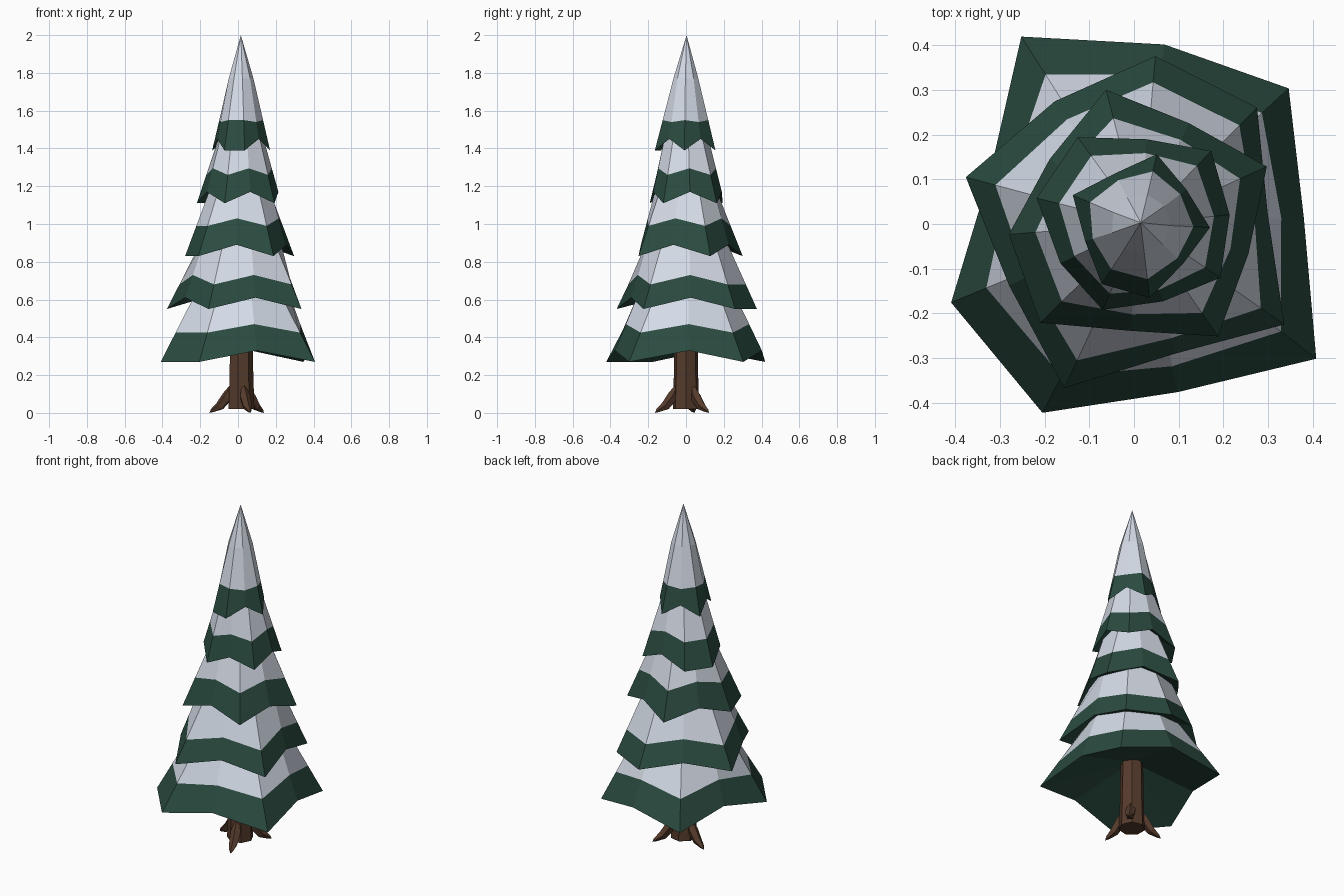
import bpy, bmesh, math
from mathutils import Vector

if "Cube" in bpy.data.objects:
    bpy.data.objects.remove(bpy.data.objects["Cube"])

CX = 0.015  # trunk axis offset in x


def material(name, rgb):
    m = bpy.data.materials.new(name)
    m.diffuse_color = (*rgb, 1)
    m.use_nodes = True
    m.node_tree.nodes["Principled BSDF"].inputs["Base Color"].default_value = m.diffuse_color
    return m


GREEN = material("pine green", (0.024, 0.072, 0.052))
SNOW = material("snow white", (0.68, 0.73, 0.82))
BARK = material("bark brown", (0.092, 0.044, 0.025))


def finish(bm, name, mats):
    bmesh.ops.recalc_face_normals(bm, faces=bm.faces)
    me = bpy.data.meshes.new(name)
    bm.to_mesh(me)
    bm.free()
    for m in mats:
        me.materials.append(m)
    ob = bpy.data.objects.new(name, me)
    bpy.context.collection.objects.link(ob)
    return ob


def skin(bm, rings, mats=None):
    """Join successive rings of vertices with quads."""
    n = len(rings[0])
    for k in range(len(rings) - 1):
        a, b = rings[k], rings[k + 1]
        for i in range(n):
            j = (i + 1) % n
            f = bm.faces.new((a[i], a[j], b[j], b[i]))
            f.material_index = mats[k] if mats else 0


def fan(bm, ring, tip, mat=0):
    for i in range(len(ring)):
        f = bm.faces.new((ring[i], ring[(i + 1) % len(ring)], tip))
        f.material_index = mat


def tier(name, z, start, radii, upper_z, upper_r, apex_z, band):
    """Nine-sided skirt: alternating low points and raised notches, snow above."""
    bm = bmesh.new()
    edge, line, upper = [], [], []
    for i, r in enumerate(radii):
        a = math.radians(start + 40 * i)
        d = Vector((math.cos(a), math.sin(a), 0))
        c = Vector((CX, 0, 0))
        lo = c + d * r + Vector((0, 0, z + (0.06 if i % 2 else 0)))
        hi = c + d * upper_r + Vector((0, 0, upper_z))
        edge.append(bm.verts.new(lo))
        line.append(bm.verts.new(lo.lerp(hi, band[i % 2] / (upper_z - lo.z))))
        upper.append(bm.verts.new(hi))
    skin(bm, [edge, line, upper], [0, 1])
    fan(bm, upper, bm.verts.new((CX, 0.003, apex_z)), 1)
    fan(bm, edge, bm.verts.new((CX, 0, z + 0.165)), 0)  # hollow underside
    return finish(bm, name, [GREEN, SNOW])


# Branch tiers; radii run counter-clockwise, even entries are the low points
tier("branch_tier_1", 0.27, -117.5,
     [.476, .385, .495, .365, .449, .405, .497, .355, .459], 0.65, 0.25, 1.10, (.155, .14))
tier("branch_tier_2", 0.55, 85,
     [.377, .335, .405, .325, .405, .30, .392, .285, .368], 0.93, 0.205, 1.33, (.13, .12))
tier("branch_tier_3", 0.83, -135.5,
     [.315, .24, .305, .25, .31, .25, .31, .25, .296], 1.20, 0.158, 1.52, (.16, .14))
tier("branch_tier_4", 1.11, 166,
     [.24, .20, .21, .18, .215, .20, .227, .19, .24], 1.48, 0.113, 1.75, (.15, .125))
tier("branch_tier_5", 1.39, -83,
     [.166, .13, .155, .128, .16, .127, .165, .13, .16], 1.77, 0.067, 2.0, (.16, .09))

# Trunk
bm = bmesh.new()
rings = []
for z, r in ((0.02, 0.072), (0.2, 0.066), (0.47, 0.062)):
    rings.append([bm.verts.new((CX + r * math.cos(math.tau * i / 7),
                                r * math.sin(math.tau * i / 7), z)) for i in range(7)])
skin(bm, rings)
bm.faces.new(rings[0])
bm.faces.new(rings[-1])
finish(bm, "trunk", [BARK])

# Three tapering roots
for k, deg in enumerate((45, 165, -73)):
    a = math.radians(deg)
    out = Vector((math.cos(a), math.sin(a), 0))
    side = Vector((-math.sin(a), math.cos(a), 0))
    up = (Vector((0, 0, 1)) + out).normalized()
    bm = bmesh.new()
    rings = []
    for r, z, w in ((.05, .14, .012), (.075, .085, .03), (.115, .035, .025), (.155, .012, .012)):
        c = Vector((CX, 0, z)) + out * r
        rings.append([bm.verts.new(c + side * w * math.cos(t) + up * w * math.sin(t))
                      for t in (math.tau * i / 5 + math.pi / 2 for i in range(5))])
    skin(bm, rings)
    bm.faces.new(rings[0])
    fan(bm, rings[-1], bm.verts.new(Vector((CX, 0, 0)) + out * .172))
    for v in bm.verts:
        v.co.z = max(v.co.z, 0)
    finish(bm, f"root_{k + 1}", [BARK])
